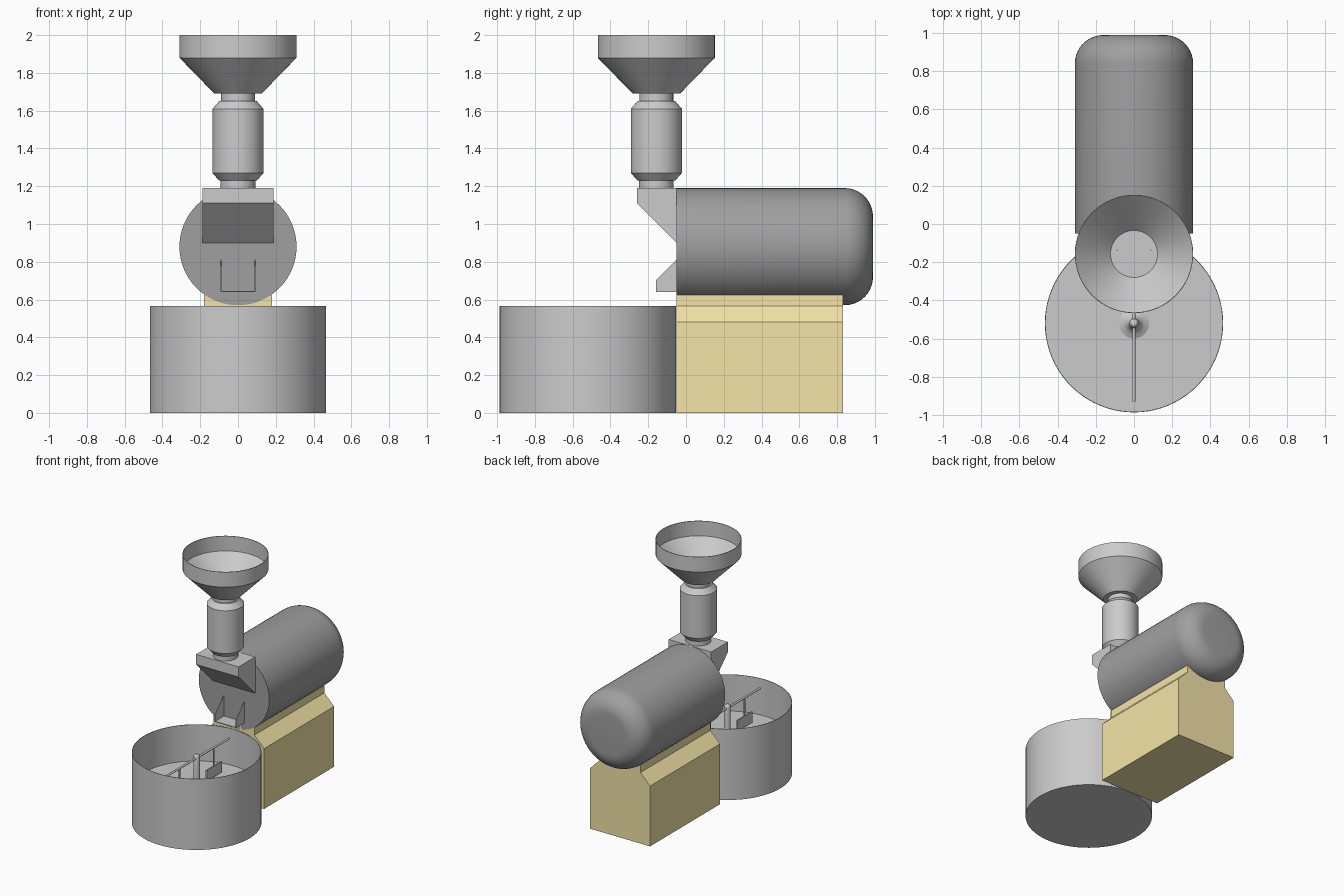
import bpy, bmesh, math
from mathutils import Vector

if "Cube" in bpy.data.objects:
    bpy.data.objects.remove(bpy.data.objects["Cube"])


def material(name, rgb):
    m = bpy.data.materials.new(name)
    m.diffuse_color = (*rgb, 1)
    m.use_nodes = True
    m.node_tree.nodes["Principled BSDF"].inputs["Base Color"].default_value = m.diffuse_color
    return m


YELLOW = material("yellow_paint", (0.90, 0.78, 0.39))
DARK = material("dark_steel", (0.35, 0.35, 0.35))


def finish(bm, name, mat=None, smooth=False, loc=(0, 0, 0), rot=(0, 0, 0)):
    bmesh.ops.remove_doubles(bm, verts=bm.verts, dist=1e-5)
    bmesh.ops.recalc_face_normals(bm, faces=bm.faces)
    me = bpy.data.meshes.new(name)
    bm.to_mesh(me)
    bm.free()
    ob = bpy.data.objects.new(name, me)
    bpy.context.collection.objects.link(ob)
    ob.location, ob.rotation_euler = loc, rot
    if mat:
        me.materials.append(mat)
    if smooth:
        bpy.ops.object.select_all(action='DESELECT')
        ob.select_set(True)
        bpy.context.view_layer.objects.active = ob
        bpy.ops.object.shade_smooth_by_angle(angle=math.radians(30))
    return ob


def lathe(name, profile, steps=64, **kw):
    """Spin (radius, height) points about the local z axis."""
    bm = bmesh.new()
    vs = [bm.verts.new((r, 0, z)) for r, z in profile]
    edges = [bm.edges.new(p) for p in zip(vs, vs[1:])]
    bmesh.ops.spin(bm, geom=vs + edges, cent=(0, 0, 0), axis=(0, 0, 1),
                   angle=math.tau, steps=steps, use_duplicate=False)
    return finish(bm, name, smooth=True, **kw)


def prism(name, outline, start, depth, **kw):
    """Extrude a flat outline of 3D points from `start` along `depth`."""
    bm = bmesh.new()
    face = bm.faces.new([bm.verts.new(Vector(p) + Vector(start)) for p in outline])
    ext = bmesh.ops.extrude_face_region(bm, geom=[face], use_keep_orig=True)
    bmesh.ops.translate(bm, vec=depth,
                        verts=[g for g in ext['geom'] if isinstance(g, bmesh.types.BMVert)])
    return finish(bm, name, **kw)


def box(name, x, y, z, **kw):
    return prism(name, [(x[0], y[0], z[0]), (x[1], y[0], z[0]),
                        (x[1], y[0], z[1]), (x[0], y[0], z[1])],
                 (0, 0, 0), (0, y[1] - y[0], 0), **kw)


# Roasting drum: flat front, rounded back
R, F = 0.31, 0.15
dome = [(R - F + F * math.cos(a), 1.04 - F + F * math.sin(a))
        for a in [i * math.pi / 20 for i in range(11)]]
lathe("roasting_drum", [(0, 0), (R, 0)] + dome + [(0, 1.04)], mat=DARK,
      loc=(0, -0.05, 0.88), rot=(-math.pi / 2, 0, 0))

# Base cabinet with sloped shoulders
half = [(0.265, 0), (0.265, 0.48), (0.18, 0.565), (0.18, 0.625)]
outline = [(x, 0, z) for x, z in half] + [(-x, 0, z) for x, z in reversed(half)]
prism("base_cabinet", outline, (0, -0.05, 0), (0, 0.88, 0), mat=YELLOW)

# Cooling bowl, open on top
CY, FLOOR = -0.52, 0.275
lathe("cooling_bowl", [(0, 0), (0.467, 0), (0.467, 0.565), (0.463, 0.565),
                       (0.463, FLOOR), (0, FLOOR)], steps=80, loc=(0, CY, 0))

# Stirrer: flared hub and post with round top, arm, hangers and blades
lathe("stirrer_post", [(0.08, FLOOR), (0.055, FLOOR + 0.012), (0.036, FLOOR + 0.03),
                       (0.026, FLOOR + 0.06), (0.024, FLOOR + 0.09), (0.024, 0.525),
                       (0.021, 0.537), (0.012, 0.546), (0, 0.549)],
      steps=32, loc=(0, CY, 0))
lathe("stirrer_arm", [(0, -0.41), (0.008, -0.41), (0.008, 0.41), (0, 0.41)],
      steps=16, loc=(0, CY, 0.515), rot=(-math.pi / 2, 0, 0))
for side, label in ((-1, "front"), (1, "back")):
    y = CY + side * 0.215
    lathe(label + "_blade_hanger", [(0, 0.36), (0.006, 0.36), (0.006, 0.515), (0, 0.515)],
          steps=12, loc=(0, y, 0))
    box(label + "_stirrer_blade", (-0.005, 0.005), (y - 0.095, y + 0.095), (FLOOR + 0.01, 0.37))

# Feed block on the drum face, sloped underneath
prism("feed_block", [(0, -0.05, 0.90), (0, -0.26, 1.11), (0, -0.26, 1.19), (0, -0.05, 1.19)],
      (-0.187, 0, 0), (0.374, 0, 0))

# Feed tube and funnel
HY = -0.157
lathe("feed_tube", [(0, 1.19), (0.092, 1.19), (0.092, 1.23), (0.10, 1.23), (0.135, 1.27),
                    (0.135, 1.61), (0.10, 1.65), (0.09, 1.65), (0.09, 1.692), (0, 1.692)],
      steps=48, loc=(0, HY, 0))
lathe("funnel", [(0.09, 1.69), (0.125, 1.69), (0.31, 1.88), (0.31, 2.0), (0.306, 2.0),
                 (0.306, 1.881), (0.123, 1.695), (0.09, 1.695), (0.09, 1.69)],
      loc=(0, HY, 0))

# Discharge chute: floor plate and two side walls, open in front
box("chute_floor", (-0.093, 0.093), (-0.16, -0.05), (0.64, 0.645))
for x, label in ((-0.093, "left"), (0.088, "right")):
    prism(label + "_chute_wall", [(0, -0.16, 0.64), (0, -0.16, 0.70),
                                  (0, -0.05, 0.81), (0, -0.05, 0.64)],
          (x, 0, 0), (0.005, 0, 0))
